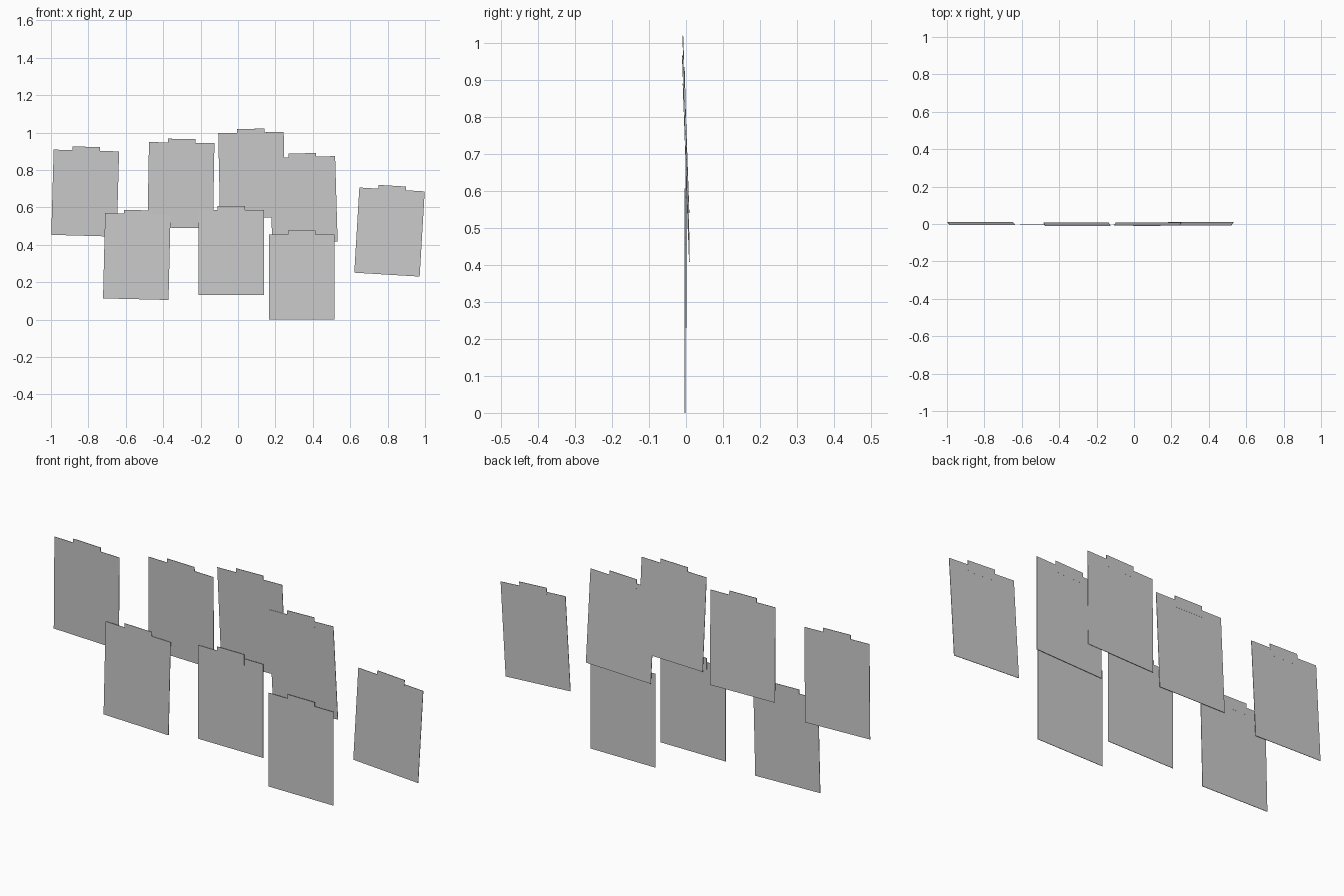
import bpy, bmesh
from math import radians, atan2
from mathutils import Matrix, Vector

if "Cube" in bpy.data.objects:
    bpy.data.objects.remove(bpy.data.objects["Cube"])

W, H, T = 0.35, 0.456, 0.002      # board width, height, thickness


def box(bm, size, centre):
    m = Matrix.Translation(centre) @ Matrix.Diagonal((*size, 1))
    bmesh.ops.create_cube(bm, size=1, matrix=m)


def part(name, size, centre, place):
    bm = bmesh.new()
    box(bm, size, centre)
    bm.transform(place)
    me = bpy.data.meshes.new(name)
    bm.to_mesh(me)
    bm.free()
    ob = bpy.data.objects.new(name, me)
    bpy.context.collection.objects.link(ob)


# centre x, centre z, clockwise tilt in degrees, y at top edge, y at bottom edge
boards = [
    (-0.817, 0.676, 1.6, -0.004, 0.009),
    (-0.305, 0.718, 1.0, -0.009, 0.006),
    (0.074, 0.772, -1.2, -0.008, 0.008),
    (0.351, 0.641, -1.7, -0.007, 0.009),
    (0.810, 0.468, 3.4, 0.0, 0.0),
    (-0.541, 0.337, 1.4, -0.003, -0.003),
    (-0.037, 0.359, 0.0, -0.003, -0.003),
    (0.342, 0.228, 0.0, -0.003, -0.003),
]

for i, (x, z, tilt, top, bottom) in enumerate(boards, 1):
    lean = atan2(bottom - top, H)
    place = (Matrix.Translation((x, (top + bottom) / 2, z))
             @ Matrix.Rotation(lean, 4, 'X')
             @ Matrix.Rotation(radians(tilt), 4, 'Y'))
    # hanging sheet
    part(f"sheet_{i}", (W, T, H), Vector((0, 0, 0)), place)
    # clip tab overlapping the top edge
    part(f"top_tab_{i}", (0.147, T * 1.2, 0.054), Vector((0, 0, H / 2 - 0.007)), place)
